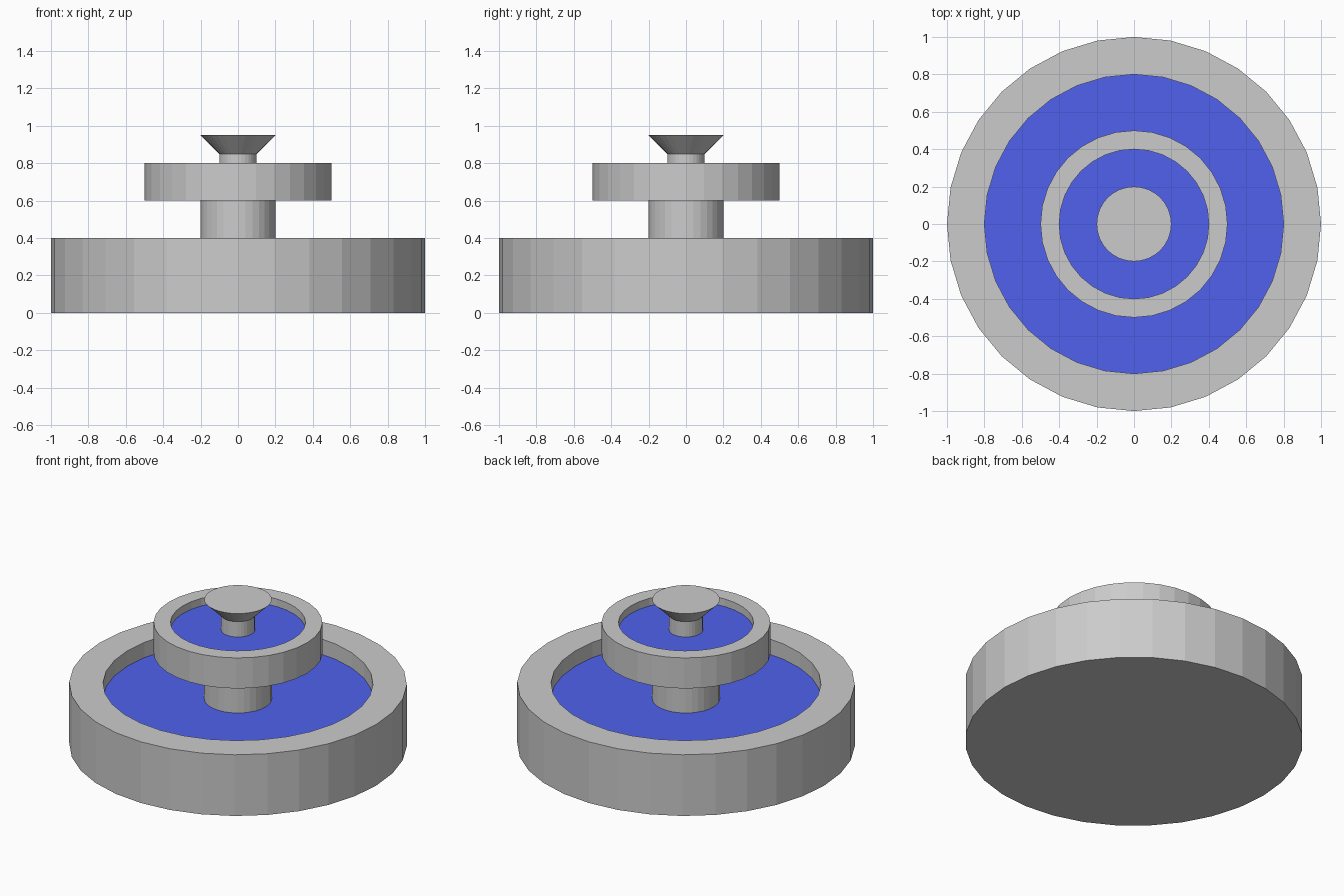
import bpy, bmesh
from math import cos, sin, tau

if "Cube" in bpy.data.objects:
    bpy.data.objects.remove(bpy.data.objects["Cube"])

SIDES = 32


def lathe(name, profile, material=None):
    """Revolve (radius, z) points around z; radius 0 closes to a flat cap."""
    bm = bmesh.new()
    rings = [[bm.verts.new((r * cos(tau * i / SIDES), r * sin(tau * i / SIDES), z))
              for i in range(SIDES)] for r, z in profile]
    for a, b in zip(rings, rings[1:]):
        for i in range(SIDES):
            j = (i + 1) % SIDES
            bm.faces.new((a[i], a[j], b[j], b[i]))
    bm.faces.new(rings[0][::-1])
    bm.faces.new(rings[-1])
    bmesh.ops.recalc_face_normals(bm, faces=bm.faces)
    mesh = bpy.data.meshes.new(name)
    bm.to_mesh(mesh)
    bm.free()
    obj = bpy.data.objects.new(name, mesh)
    bpy.context.collection.objects.link(obj)
    if material:
        mesh.materials.append(material)
    return obj


def basin(name, outer, inner, bottom, top, floor):
    return lathe(name, [(outer, bottom), (outer, top), (inner, top), (inner, floor)])


water = bpy.data.materials.new("water")
water.diffuse_color = (0.08, 0.12, 0.85, 1)
water.use_nodes = True
water.node_tree.nodes["Principled BSDF"].inputs["Base Color"].default_value = water.diffuse_color

# Lower pool
basin("lower_basin", 1.0, 0.8, 0.0, 0.4, 0.28)
lathe("lower_water", [(0.8, 0.28), (0.8, 0.30)], water)

# Pillar and upper bowl
lathe("pillar", [(0.2, 0.28), (0.2, 0.6)])
basin("upper_basin", 0.5, 0.4, 0.6, 0.8, 0.73)
lathe("upper_water", [(0.4, 0.73), (0.4, 0.75)], water)

# Spout with flared top
lathe("spout", [(0.1, 0.73), (0.1, 0.85), (0.2, 0.95)])
